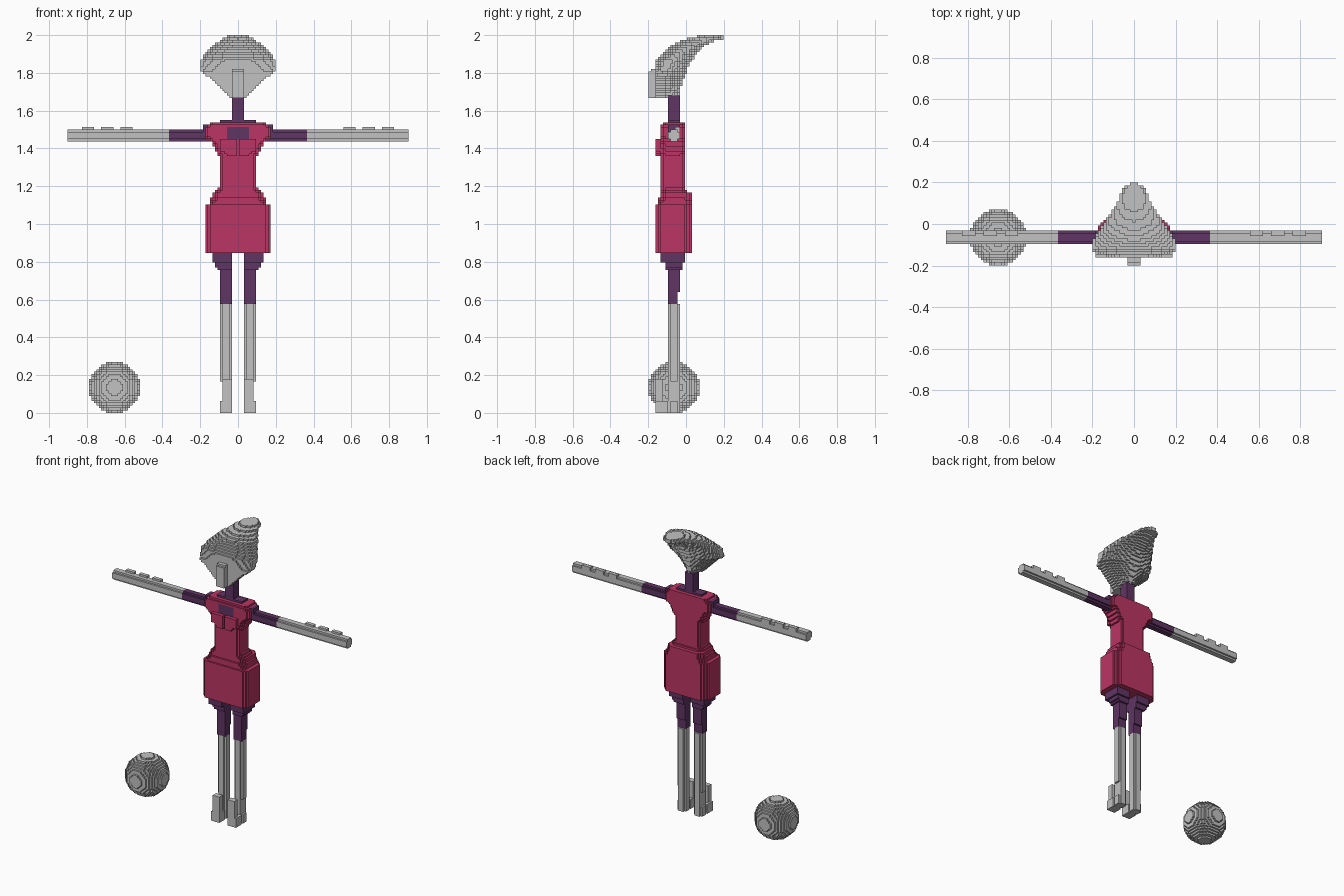
import bpy
import bmesh
import math

cube = bpy.data.objects.get("Cube")
if cube:
    bpy.data.objects.remove(cube, do_unlink=True)

V = 2 / 156  # size of one small block


def material(name, rgb):
    m = bpy.data.materials.new(name)
    m.use_nodes = True
    m.diffuse_color = (*rgb, 1)
    m.node_tree.nodes["Principled BSDF"].inputs["Base Color"].default_value = (*rgb, 1)
    return m


GREY = material("light grey", (0.54, 0.54, 0.54))
RED = material("crimson", (0.50, 0.035, 0.125))
PURPLE = material("dark purple", (0.115, 0.035, 0.125))

# Each side of a block: outward step and its four corners (counter-clockwise)
SIDES = []
for a in range(3):
    for s in (0, 1):
        ring = [(0, 0), (1, 0), (1, 1), (0, 1)]
        if s == 0:
            ring.reverse()
        corners = []
        for u, w in ring:
            c = [0, 0, 0]
            c[a], c[(a + 1) % 3], c[(a + 2) % 3] = s, u, w
            corners.append(tuple(c))
        step = [0, 0, 0]
        step[a] = 2 * s - 1
        SIDES.append((tuple(step), corners))


def solid(name, lo, hi, inside, mats, paint=None):
    """Fill lo..hi with blocks where inside(x, y, z) holds and keep the outer skin."""
    offset = (0.5, 0.5, 0)  # a block is centred on x = 0 and y = 0
    r = [range(math.floor(lo[a] / V) - 1, math.ceil(hi[a] / V) + 2) for a in range(3)]
    cells = set()
    for i in r[0]:
        for j in r[1]:
            for k in r[2]:
                x, y, z = i * V, j * V, (k + 0.5) * V
                if (lo[0] <= x <= hi[0] and lo[1] <= y <= hi[1]
                        and lo[2] <= z <= hi[2] and inside(x, y, z)):
                    cells.add((i, j, k))
    bm = bmesh.new()
    verts = {}
    for c in cells:
        for step, corners in SIDES:
            if tuple(c[a] + step[a] for a in range(3)) in cells:
                continue
            quad = []
            for o in corners:
                p = tuple(c[a] + o[a] for a in range(3))
                if p not in verts:
                    verts[p] = bm.verts.new([(p[a] - offset[a]) * V for a in range(3)])
                quad.append(verts[p])
            f = bm.faces.new(quad)
            if paint:
                f.material_index = paint(f.calc_center_median(), step)
    me = bpy.data.meshes.new(name)
    bm.to_mesh(me)
    bm.free()
    for m in mats:
        me.materials.append(m)
    ob = bpy.data.objects.new(name, me)
    bpy.context.collection.objects.link(ob)
    return ob


def always(x, y, z):
    return True


def sample(table, z):
    """Interpolate the rows of a table that starts each row with z."""
    for a, b in zip(table, table[1:]):
        if a[0] <= z <= b[0]:
            t = (z - a[0]) / (b[0] - a[0])
            return [p + (q - p) * t for p, q in zip(a[1:], b[1:])]
    return table[-1][1:]


# Dress: z, half width, front, back, corner cut
DRESS = [(0.84, 0.167, -0.165, 0.032, 0.04), (1.10, 0.167, -0.165, 0.032, 0.04),
         (1.11, 0.150, -0.150, 0.032, 0.04), (1.14, 0.140, -0.140, 0.032, 0.04),
         (1.165, 0.130, -0.134, 0.030, 0.04), (1.175, 0.112, -0.134, -0.004, 0.03),
         (1.20, 0.100, -0.134, -0.004, 0.03), (1.36, 0.100, -0.134, -0.004, 0.03),
         (1.44, 0.145, -0.134, -0.004, 0.03), (1.45, 0.170, -0.134, -0.004, 0.03),
         (1.51, 0.180, -0.134, -0.004, 0.03), (1.54, 0.130, -0.120, -0.010, 0.02)]


def in_dress(x, y, z):
    ax = abs(x)
    # bust
    if 1.36 < z < 1.45 and -0.165 < y < -0.1:
        low = 1.36 + max(0, ax - 0.05) * 0.7
        if 0.012 < ax < 0.09 and z > low:
            return True
    hw, front, back, cut = sample(DRESS, z)
    d = min(y - front, back - y)
    return d >= 0 and ax <= hw and (hw - ax) + d >= cut - V / 2


def dress_paint(c, step):
    return int(step[1] < 0 and abs(c.x) < 0.058 and 1.455 < c.z < 1.51)


solid("dress", (-0.19, -0.17, 0.84), (0.19, 0.04, 1.535), in_dress,
      [RED, PURPLE], dress_paint)

# Neck with a wide base
solid("neck", (-0.10, -0.10, 1.52), (0.10, -0.03, 1.68),
      lambda x, y, z: z < 1.552 or abs(x) < 0.03, [PURPLE])


# Round five-block limb section with its corners removed
def rod(u, w):
    return abs(u) < 2.5 * V and abs(w) < 2.5 * V and abs(u) + abs(w) < 3.5 * V


AY, AZ = -5 * V, 1.474


def in_arm(x, y, z):
    x = abs(x)
    if rod(y - AY, z - AZ):
        return True
    # raised bumps along the back upper edge of the forearm
    bump = any(a < x < a + 0.065 for a in (0.56, 0.665, 0.765))
    return bump and y > AY and z > AZ


for side, s in (("left", 1), ("right", -1)):
    def box(name, x0, x1, y0, y1, z0, z1, test, mat):
        lo, hi = sorted((s * x0, s * x1))
        return solid(side + "_" + name, (lo, y0, z0), (hi, y1, z1), test, [mat])

    # Arms
    box("upper_arm", 0.10, 0.365, -0.098, -0.03, 1.44, 1.507, in_arm, PURPLE)
    box("forearm", 0.365, 0.90, -0.098, -0.03, 1.44, 1.507, in_arm, GREY)
    box("shoulder_cap", 0.13, 0.185, -0.098, -0.03, 1.48, 1.525, always, PURPLE)

    # Thighs: wide at the hip, then a narrow column cut in at the knee
    def in_thigh(x, y, z):
        ax = abs(x)
        if z > 0.80:
            return -0.134 < y < -0.004
        if z > 0.755:
            return -0.115 < y < -0.015 and ax < 0.13 - (0.80 - z) * 0.4
        return 0.032 < ax < 0.098 and -0.098 < y < (-0.03 if z > 0.64 else -0.05)
    box("thigh", 0.03, 0.132, -0.14, 0.0, 0.575, 0.85, in_thigh, PURPLE)

    # Lower legs
    def in_shin(x, y, z):
        if 0.07 < z < 0.17 and abs(x) > 0.085:
            return False
        return rod(abs(x) - 5 * V, y - AY)
    box("lower_leg", 0.03, 0.098, -0.098, -0.03, 0, 0.58, in_shin, GREY)

    # Feet: low sole with an upright toe plate
    def in_foot(x, y, z):
        return z < 0.065 or (y < -0.125 and abs(x) < 0.085)
    box("foot", 0.03, 0.098, -0.165, -0.09, 0, 0.175, in_foot, GREY)

# Head swept backward: z, half width, front, back, depth fraction of widest point
HEAD = [(1.67, 0.040, -0.165, -0.040, 0.0), (1.73, 0.105, -0.165, -0.025, 0.0),
        (1.80, 0.180, -0.165, 0.000, 0.05), (1.81, 0.200, -0.168, 0.005, 0.25),
        (1.865, 0.200, -0.160, 0.030, 0.3), (1.90, 0.175, -0.130, 0.055, 0.35),
        (1.94, 0.140, -0.085, 0.095, 0.4), (1.965, 0.105, -0.040, 0.140, 0.4),
        (1.98, 0.080, 0.010, 0.200, 0.4), (2.0, 0.045, 0.080, 0.203, 0.4)]


def in_head(x, y, z):
    hw, front, back, k = sample(HEAD, z)
    if not front <= y <= back:
        return False
    mid = front + k * (back - front)
    t = (y - mid) / (back - mid) if y >= mid else (mid - y) / (mid - front)
    return abs(x) <= hw * (1 - t ** 2) ** 0.6


solid("head", (-0.21, -0.18, 1.67), (0.21, 0.21, 2.0), in_head, [GREY])
solid("nose", (-0.03, -0.20, 1.67), (0.03, -0.13, 1.82),
      lambda x, y, z: y > -0.19 or z < 1.805, [GREY])

# Ball beside the feet
BX, BY, BZ = -51 * V, -5 * V, 10.5 * V
solid("ball", (BX - 0.15, BY - 0.15, 0), (BX + 0.15, BY + 0.15, 0.28),
      lambda x, y, z: math.dist((x, y, z), (BX, BY, BZ)) < 10.5 * V, [GREY])
